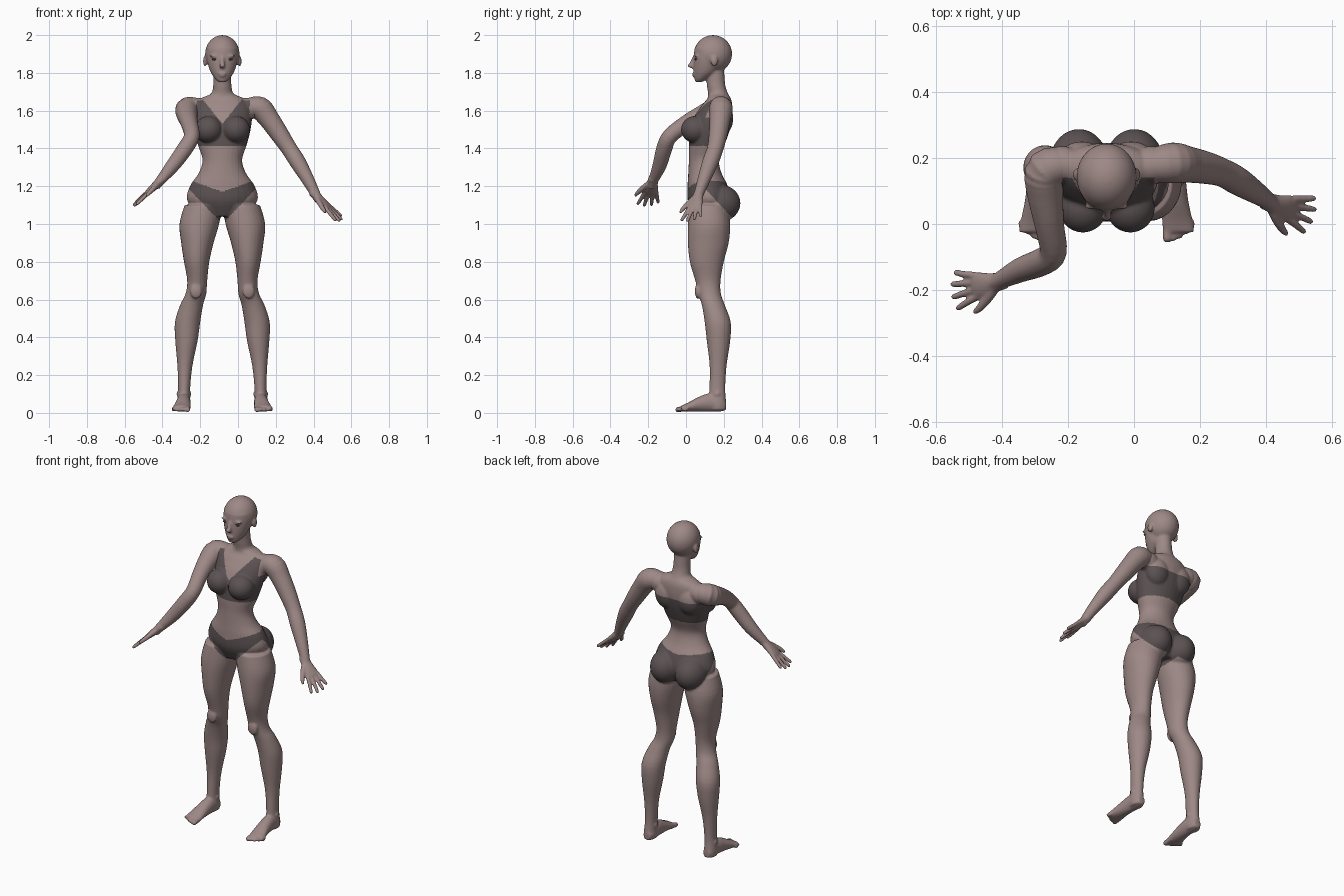
import bpy, bmesh, math
from mathutils import Vector, Matrix

if "Cube" in bpy.data.objects:
    bpy.data.objects.remove(bpy.data.objects["Cube"])

MID = -0.083          # body centre line in x
X, Y, Z = Vector((1, 0, 0)), Vector((0, 1, 0)), Vector((0, 0, 1))


def material(name, rgb):
    m = bpy.data.materials.new(name)
    m.use_nodes = True
    m.diffuse_color = (*rgb, 1)
    m.node_tree.nodes["Principled BSDF"].inputs["Base Color"].default_value = (*rgb, 1)
    return m


skin = material("skin", (0.34, 0.25, 0.24))
cloth = material("dark_cloth", (0.105, 0.083, 0.086))
eye_dark = material("eye_dark", (0.06, 0.05, 0.05))


def smooth_rows(rows, steps=4):
    """Catmull-Rom interpolation of rows of numbers."""
    rows = [Vector(r) for r in rows]
    out = []
    for i in range(len(rows) - 1):
        a, b, c, d = (rows[max(i - 1, 0)], rows[i], rows[i + 1], rows[min(i + 2, len(rows) - 1)])
        for k in range(steps):
            t = k / steps
            out.append(0.5 * (2 * b + (c - a) * t + (2 * a - 5 * b + 4 * c - d) * t ** 2
                              + (3 * b - a - 3 * c + d) * t ** 3))
    return out + [rows[-1]]


def tube(bm, rows, side=X, axis=None, sides=28):
    """Closed loft; each row is x, y, z, half width, half depth."""
    rows = smooth_rows(rows)
    pts = [Vector(r[:3]) for r in rows]
    rings = []
    for i, (p, r) in enumerate(zip(pts, rows)):
        t = axis or (pts[min(i + 1, len(pts) - 1)] - pts[max(i - 1, 0)]).normalized()
        u = (side - t * side.dot(t)).normalized()
        v = t.cross(u)
        angles = [math.tau * k / sides for k in range(sides)]
        rings.append([bm.verts.new(p + u * r[3] * math.cos(a) + v * r[4] * math.sin(a)) for a in angles])
    for lo, hi in zip(rings, rings[1:]):
        for k in range(sides):
            n = (k + 1) % sides
            bm.faces.new((lo[k], lo[n], hi[n], hi[k]))
    bm.faces.new(rings[0][::-1])
    bm.faces.new(rings[-1])


def blob(bm, centre, radii):
    m = Matrix.Translation(centre) @ Matrix.Diagonal((*radii, 1))
    bmesh.ops.create_icosphere(bm, subdivisions=4, radius=1, matrix=m)


def finish(bm, name, mats, fuse=0, blur=0):
    """Turn parts into one object, fused into a single smooth skin if asked."""
    bmesh.ops.recalc_face_normals(bm, faces=bm.faces)
    mesh = bpy.data.meshes.new(name)
    bm.to_mesh(mesh)
    bm.free()
    ob = bpy.data.objects.new(name, mesh)
    bpy.context.scene.collection.objects.link(ob)
    if fuse:
        rem = ob.modifiers.new("fuse", "REMESH")
        rem.mode, rem.voxel_size = "VOXEL", fuse
        soft = ob.modifiers.new("soften", "SMOOTH")
        soft.factor, soft.iterations = 0.5, blur
        bpy.context.view_layer.update()
        done = ob.evaluated_get(bpy.context.evaluated_depsgraph_get())
        mesh = bpy.data.meshes.new_from_object(done)
        ob.modifiers.clear()
        ob.data = mesh
    mesh.materials.clear()
    for m in mats:
        mesh.materials.append(m)
    for p in mesh.polygons:
        p.use_smooth = True
        p.material_index = 0
    return ob


# ---- body: torso, head, legs and feet ----
bm = bmesh.new()
torso = [(1.04, .10, .125, .08), (1.12, .185, .125, .115), (1.2, .172, .115, .107),
         (1.27, .125, .1, .088), (1.34, .105, .095, .08), (1.42, .13, .11, .095),
         (1.5, .15, .127, .105), (1.57, .158, .145, .1), (1.63, .15, .165, .08),
         (1.665, .115, .175, .062), (1.69, .06, .17, .053), (1.73, .049, .16, .049),
         (1.78, .046, .155, .049), (1.84, .045, .15, .05)]
tube(bm, [(MID, yc, z, w, d) for z, w, yc, d in torso], X, Z)

# skull, face, nose and lips
blob(bm, (MID, .143, 1.9), (.091, .101, .1))
face = [(1.752, .02, .068, .018), (1.768, .038, .08, .035), (1.80, .06, .102, .062),
        (1.84, .075, .113, .074), (1.88, .083, .12, .08), (1.93, .085, .128, .083)]
tube(bm, [(MID, yc, z, w, d) for z, w, yc, d in face], X, Z)
tube(bm, [(MID, .046, 1.888, .009, .01), (MID, .032, 1.855, .011, .012),
          (MID, .02, 1.837, .016, .012), (MID, .035, 1.825, .012, .008)], X, Z)
blob(bm, (MID, .044, 1.795), (.024, .013, .006))
blob(bm, (MID, .046, 1.784), (.02, .013, .006))

leg = [(1.1, .1, .1, .12, .1), (1.0, .122, .105, .122, .112), (.9, .132, .086, .118, .108),
       (.8, .136, .067, .11, .09), (.7, .133, .053, .116, .067), (.63, .14, .055, .125, .06),
       (.57, .163, .061, .145, .061), (.48, .184, .067, .168, .069), (.38, .19, .059, .172, .062),
       (.25, .198, .04, .17, .045), (.13, .202, .032, .166, .042), (.05, .205, .036, .167, .046),
       (.014, .205, .032, .17, .042)]
foot = [(.203, .212, .04, .022, .025), (.203, .18, .045, .034, .038), (.204, .13, .055, .037, .049),
        (.208, .07, .046, .04, .04), (.214, .01, .03, .047, .024), (.219, -.025, .023, .048, .016)]
for s in (-1, 1):
    def at(d, y, z):
        return (MID + s * d, y, z)
    tube(bm, [(*at(c, yc, z), w, d) for z, c, w, yc, d in leg], X, Z)
    tube(bm, [(*at(d, y, z), w, h) for d, y, z, w, h in foot], X, Y)
    # toes, big toe on the inner side
    for i in range(5):
        r = .0145 if i == 0 else .0105
        d, tip = .184 + .0185 * i, -.055 + .0045 * i * i * .6
        tube(bm, [(*at(d, .01, .024), r, r), (*at(d, tip + .01, .018), r, r),
                  (*at(d, tip, .015), r * .6, r * .6)], X, Y, 12)
    blob(bm, at(.072, .05, 1.5), (.074, .076, .072))       # breast
    blob(bm, at(.084, .175, 1.11), (.092, .113, .1))       # buttock
    blob(bm, at(.135, .178, 1.61), (.07, .058, .058))      # shoulder bridge
    blob(bm, at(.075, .19, 1.56), (.075, .06, .09))        # shoulder blade
    blob(bm, at(.092, .15, 1.862), (.01, .019, .028))      # ear
    blob(bm, at(.139, .062, .645), (.032, .015, .04))      # kneecap
    blob(bm, at(.203, .166, .1), (.04, .026, .024))        # ankle bones
    blob(bm, at(.042, .054, 1.889), (.026, .012, .006))    # brow
body = finish(bm, "body", [skin, cloth], .006, 5)


def clothed(c):
    d, y, z = abs(c.x - MID), c.y, c.z
    # top: scooped neck, two straps, plain band at the back
    if z > 1.415:
        if y > .14:
            return z < 1.565
        return z < min(1.53 + 1.25 * d, 1.675) and (z < 1.565 or d < .143)
    # briefs: high-cut legs in front, full cover behind
    low = min(1.0 + 1.05 * d, 1.19 - 1.1 * (y - .1))
    high = 1.17 + .36 * d if y < .12 else 1.215 + .1 * d
    return low < z < high


for p in body.data.polygons:
    p.material_index = int(clothed(p.center))


# ---- arms and hands ----
def arm(name, path, heading, thumb_side):
    bm = bmesh.new()
    tube(bm, [(x, y, z, r, r) for x, y, z, r in path], Y + Z * .01)
    wrist = Vector(path[-2][:3])
    f = Vector(heading).normalized()
    s = Vector(thumb_side)
    s = (s - f * s.dot(f)).normalized()

    def row(along, across, w, h):
        return (*(wrist + f * along + s * across), w, h)

    tube(bm, [row(-.03, 0, .026, .024), row(.02, .002, .031, .021), row(.06, .004, .041, .018),
              row(.092, .002, .041, .013), row(.102, .002, .034, .008)], s)
    for i, length in enumerate((.092, .104, .098, .078)):
        a, spread = .032 - .0205 * i, .3 - .19 * i
        tube(bm, [row(.08, a, .011, .011), row(.09 + length * .5, a + spread * length * .5, .0105, .0105),
                  row(.085 + length * .95, a + spread * length * .9, .009, .009),
                  row(.09 + length, a + spread * length, .005, .005)], s, None, 12)
    tube(bm, [row(.01, .012, .018, .017), row(.05, .045, .015, .014),
              row(.09, .07, .0115, .0115), row(.115, .08, .007, .007)], s, None, 14)
    finish(bm, name, [skin], .005, 3)


arm("left_arm",
    [(.05, .175, 1.615, .05), (.115, .185, 1.613, .062), (.165, .18, 1.555, .055),
     (.22, .17, 1.475, .049), (.27, .155, 1.4, .043), (.315, .13, 1.33, .043),
     (.37, .095, 1.235, .034), (.415, .065, 1.15, .025), (.43, .058, 1.125, .024)],
    (.14, -.04, -.14), (-.4, -.9, -.1))
arm("right_arm",
    [(-.2, .18, 1.615, .05), (-.265, .165, 1.61, .063), (-.27, .1, 1.58, .056),
     (-.257, 0, 1.53, .045), (-.245, -.085, 1.465, .041), (-.28, -.115, 1.4, .042),
     (-.345, -.14, 1.31, .037), (-.415, -.175, 1.225, .025), (-.435, -.18, 1.2, .024)],
    (-.14, -.025, -.13), (.15, -1, 0))

# ---- eyes ----
for s, name in ((-1, "right_eye"), (1, "left_eye")):
    bm = bmesh.new()
    blob(bm, (MID + s * .041, .0515, 1.872), (.014, .006, .0055))
    finish(bm, name, [eye_dark])
